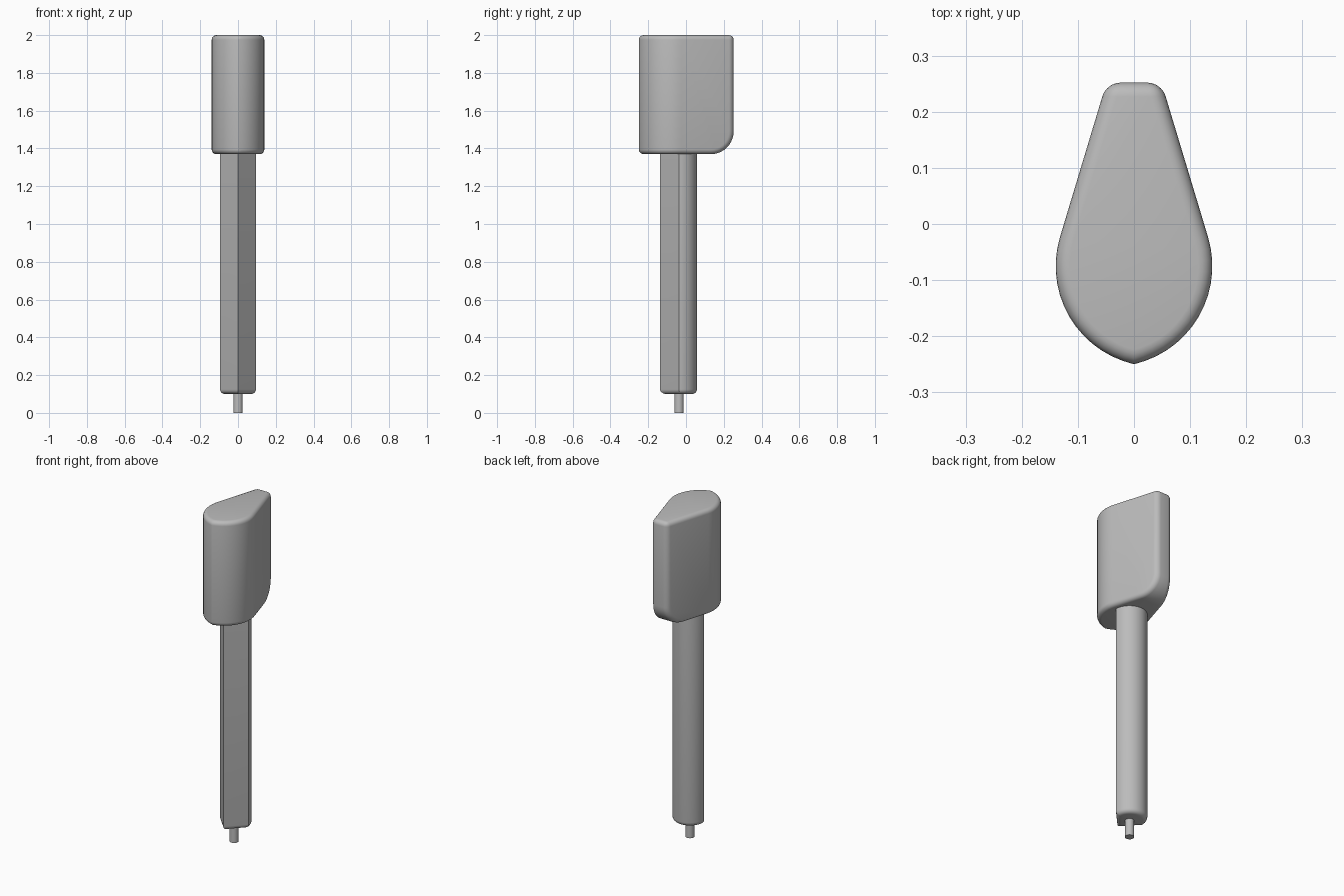
import bpy, bmesh
from math import sin, cos, pi, radians

cube = bpy.data.objects.get("Cube")
if cube:
    bpy.data.objects.remove(cube, do_unlink=True)

grey = bpy.data.materials.new("neutral_grey")
grey.use_nodes = True
colour = (0.5, 0.5, 0.5, 1)
grey.diffuse_color = colour
grey.node_tree.nodes["Principled BSDF"].inputs["Base Color"].default_value = colour


def arc(cx, cy, r, start, end, steps):
    """Points along an arc, angles in degrees."""
    angles = [radians(start + (end - start) * i / steps) for i in range(steps + 1)]
    return [(cx + r * cos(a), cy + r * sin(a)) for a in angles]


def prism(outline, bottom, top):
    """Upright solid from a counter-clockwise outline."""
    bm = bmesh.new()
    base = bm.faces.new([bm.verts.new((x, y, bottom)) for x, y in outline])
    cap = bmesh.ops.extrude_face_region(bm, geom=[base], use_keep_orig=True)
    moved = [v for v in cap["geom"] if isinstance(v, bmesh.types.BMVert)]
    bmesh.ops.translate(bm, verts=moved, vec=(0, 0, top - bottom))
    bmesh.ops.recalc_face_normals(bm, faces=bm.faces)
    return bm


def bevel(bm, edges, width, segments):
    bmesh.ops.bevel(bm, geom=edges, offset=width, offset_type='OFFSET',
                    segments=segments, profile=0.5, affect='EDGES')


def finish(bm, name):
    bmesh.ops.recalc_face_normals(bm, faces=bm.faces)
    mesh = bpy.data.meshes.new(name)
    bm.to_mesh(mesh)
    bm.free()
    mesh.materials.append(grey)
    ob = bpy.data.objects.new(name, mesh)
    bpy.context.collection.objects.link(ob)
    bpy.ops.object.select_all(action='DESELECT')
    ob.select_set(True)
    bpy.context.view_layer.objects.active = ob
    bpy.ops.object.shade_smooth_by_angle(angle=radians(32))
    return ob


# Head: pointed round front, straight sides tapering to a narrow flat back
HEAD_BOTTOM, HEAD_TOP, BACK = 1.37, 2.0, 0.252
half = arc(-0.0394, -0.075, 0.179, -77.3, 16.8, 14)
half[0] = (0, -0.25)
half.append((0.049, BACK))
outline = half + [(-x, y) for x, y in reversed(half[1:])]
head = prism(outline, HEAD_BOTTOM, HEAD_TOP)

# Large round on the lower back edge, then a small round on every sharp edge
lower_back = [e for e in head.edges
              if all(v.co.y > BACK - 0.001 and v.co.z < HEAD_BOTTOM + 0.001 for v in e.verts)]
bevel(head, lower_back, 0.12, 10)
sharp = [e for e in head.edges if e.calc_face_angle(0) > radians(40)]
bevel(head, sharp, 0.025, 5)
finish(head, "head")

# Shaft: half-round back and a wedge front, rounded at the foot
AXIS = -0.037
outline = arc(0, AXIS, 0.095, 0, 180, 24) + [(0, -0.138)]
shaft = prism(outline, 0.1, 1.4)
foot = [e for e in shaft.edges if all(v.co.z < 0.101 for v in e.verts)]
bevel(shaft, foot, 0.025, 5)
finish(shaft, "shaft")

# Pin under the shaft
finish(prism(arc(0, AXIS, 0.025, 0, 345, 23), 0, 0.12), "pin")
